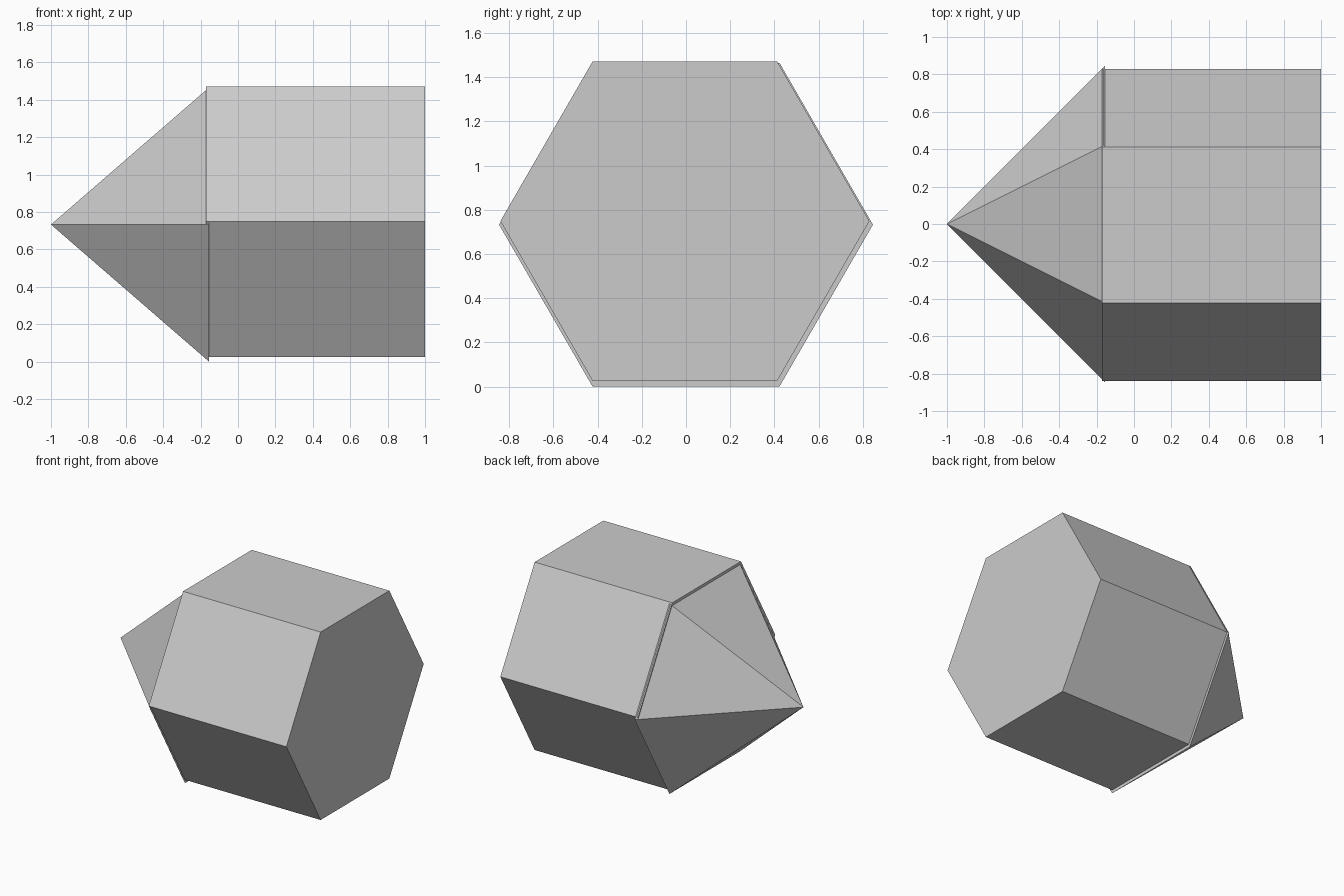
import bpy
from math import pi

if "Cube" in bpy.data.objects:
    bpy.data.objects.remove(bpy.data.objects["Cube"])


def hex_solid(name, x0, x1, r_end, r_base, y, z):
    """Six-sided solid along x, with r_end at x0 and r_base at x1."""
    bpy.ops.mesh.primitive_cone_add(
        vertices=6, radius1=r_base, radius2=r_end, depth=x1 - x0,
        location=((x0 + x1) / 2, y, z), rotation=(0, -pi / 2, 0))
    bpy.context.object.name = name


# Hexagonal body
hex_solid("body", -0.172, 1.0, 0.835, 0.835, -0.005, 0.749)

# Slightly wider pointed tip, its base sunk a little into the body
hex_solid("tip", -1.0, -0.155, 0.0, 0.846, 0.0, 0.733)
